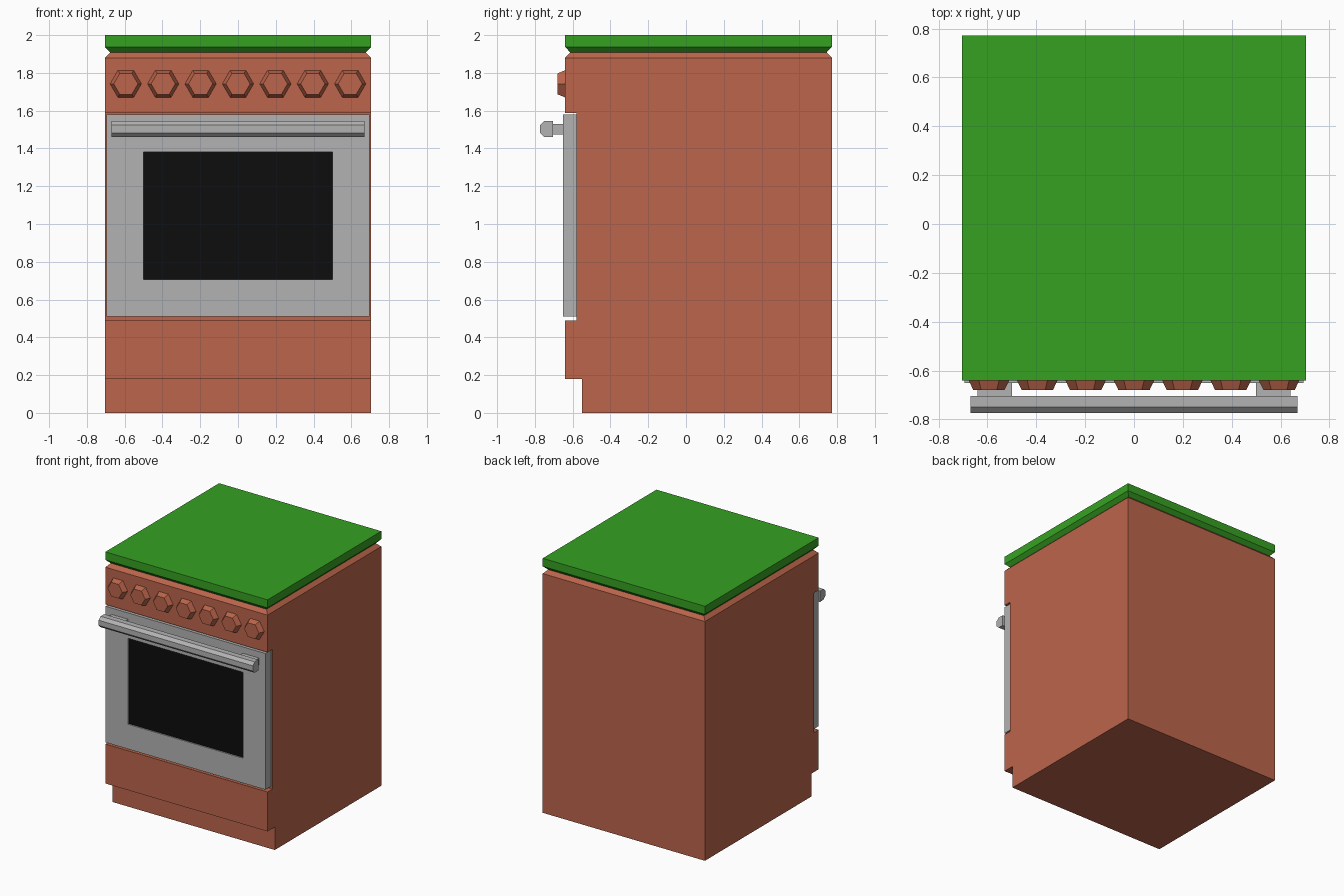
import bpy, bmesh
from math import radians
from mathutils import Matrix

cube = bpy.data.objects.get("Cube")
if cube:
    bpy.data.objects.remove(cube)


def material(name, rgb):
    m = bpy.data.materials.new(name)
    m.use_nodes = True
    m.diffuse_color = (*rgb, 1)
    m.node_tree.nodes["Principled BSDF"].inputs["Base Color"].default_value = (*rgb, 1)
    return m


terracotta = material("terracotta enamel", (0.50, 0.13, 0.07))
green = material("green hob", (0.037, 0.355, 0.016))
steel = material("grey steel", (0.45, 0.45, 0.45))
black = material("black glass", (0.004, 0.004, 0.004))


def finish(name, bm, *mats):
    bmesh.ops.recalc_face_normals(bm, faces=bm.faces)
    mesh = bpy.data.meshes.new(name)
    bm.to_mesh(mesh)
    bm.free()
    for m in mats:
        mesh.materials.append(m)
    ob = bpy.data.objects.new(name, mesh)
    bpy.context.collection.objects.link(ob)
    return ob


def box_bm(x0, x1, y0, y1, z0, z1):
    bm = bmesh.new()
    size = Matrix.Diagonal((x1 - x0, y1 - y0, z1 - z0, 1))
    centre = Matrix.Translation(((x0 + x1) / 2, (y0 + y1) / 2, (z0 + z1) / 2))
    bmesh.ops.create_cube(bm, size=1, matrix=centre @ size)
    return bm


def extrude_x(name, profile, half, mat):
    """Extrude a (y, z) outline from -half to +half along x."""
    bm = bmesh.new()
    face = bm.faces.new([bm.verts.new((-half, y, z)) for y, z in profile])
    new = bmesh.ops.extrude_face_region(bm, geom=[face])["geom"]
    bmesh.ops.translate(bm, vec=(2 * half, 0, 0),
                        verts=[v for v in new if isinstance(v, bmesh.types.BMVert)])
    return finish(name, bm, mat)


def slab(name, z0, z1, inset0, inset1, mat):
    """Slab over the full footprint, with its bottom and top rims inset."""
    bm = box_bm(-W, W, FRONT, BACK, z0, z1)
    for v in bm.verts:
        inset = inset0 if v.co.z < (z0 + z1) / 2 else inset1
        v.co.x += inset if v.co.x < 0 else -inset
        v.co.y += inset if v.co.y < 0 else -inset
    return finish(name, bm, mat)


W, FRONT, BACK = 0.705, -0.64, 0.772
KICK, RECESS = -0.55, -0.58

# Cabinet with toe kick and door recess
extrude_x("cabinet", [(BACK, 0), (KICK, 0), (KICK, 0.18), (FRONT, 0.18),
                      (FRONT, 0.49), (RECESS, 0.49), (RECESS, 1.587),
                      (FRONT, 1.587), (FRONT, 1.88), (BACK, 1.88)], W, terracotta)
slab("cabinet_rim", 1.88, 1.908, 0, 0.028, terracotta)

# Hob cover with tapered underside
slab("hob_underside", 1.908, 1.937, 0.028, 0, green)
slab("hob_cover", 1.937, 2.0, 0, 0, green)

# Oven door: front face inset to the window and pushed in slightly
door = box_bm(-0.695, 0.695, -0.652, RECESS, 0.51, 1.58)
door.normal_update()
front = min(door.faces, key=lambda f: f.calc_center_median().y)
bmesh.ops.inset_individual(door, faces=[front], thickness=0.1)
for v in front.verts:
    v.co.x = 0.5 if v.co.x > 0 else -0.5
    v.co.z = 1.38 if v.co.z > 1 else 0.705
pane = bmesh.ops.extrude_discrete_faces(door, faces=[front])["faces"][0]
bmesh.ops.translate(door, vec=(0, 0.01, 0), verts=pane.verts)
pane.material_index = 1
finish("oven_door", door, steel, black)

# Handle bar and its two posts
extrude_x("handle_bar", [(-0.705, 1.46), (-0.75, 1.46), (-0.773, 1.482),
                         (-0.773, 1.523), (-0.75, 1.545), (-0.705, 1.545)], 0.67, steel)
for side, x in (("right", -0.57), ("left", 0.57)):
    finish(f"handle_post_{side}",
           box_bm(x - 0.07, x + 0.07, -0.706, -0.65, 1.475, 1.53), steel)

# Row of tapered hexagonal knobs
for i in range(7):
    bm = bmesh.new()
    place = Matrix.Translation(((i - 3) * 0.198, -0.66, 1.742)) @ Matrix.Rotation(radians(90), 4, "X")
    bmesh.ops.create_cone(bm, cap_ends=True, segments=6, radius1=0.083,
                          radius2=0.064, depth=0.04,
                          matrix=place @ Matrix.Rotation(radians(30), 4, "Z"))
    # Turn the hexagon so that its points lie sideways
    if max(v.co.x for v in bm.verts) - (i - 3) * 0.198 < 0.08:
        bmesh.ops.rotate(bm, cent=place.translation, verts=bm.verts,
                         matrix=Matrix.Rotation(radians(30), 3, "Y"))
    finish(f"knob_{i + 1}", bm, terracotta)
